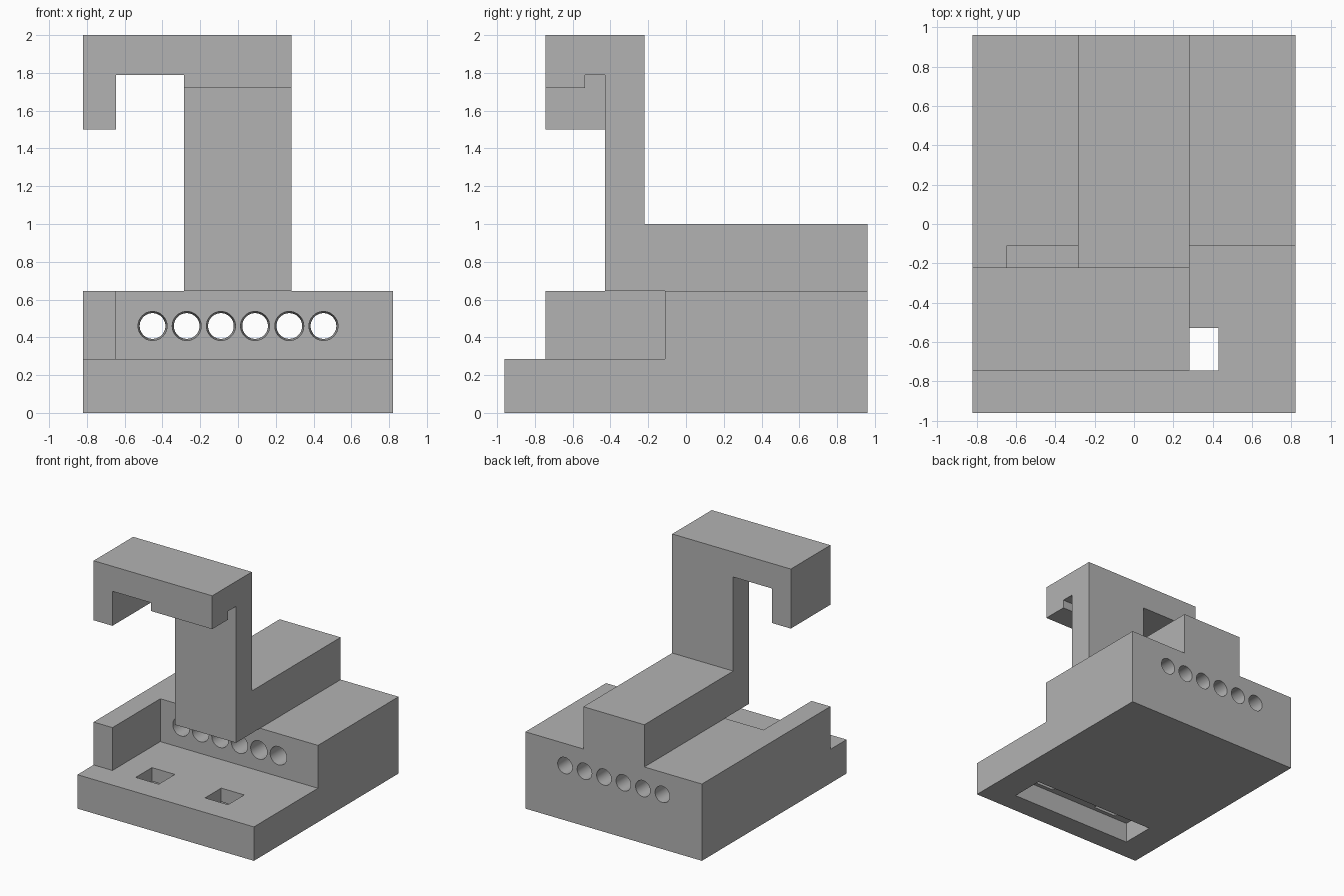
import bpy
import bmesh
import math
from mathutils import Matrix, Vector

cube = bpy.data.objects.get("Cube")
if cube:
    bpy.data.objects.remove(cube, do_unlink=True)

# One plain grey for the whole model
GREY = (0.45, 0.45, 0.45, 1.0)
grey = bpy.data.materials.new("plain grey")
grey.use_nodes = True
grey.diffuse_color = GREY
grey.node_tree.nodes["Principled BSDF"].inputs["Base Color"].default_value = GREY


def add_object(name, bm):
    bmesh.ops.recalc_face_normals(bm, faces=bm.faces)
    mesh = bpy.data.meshes.new(name)
    bm.to_mesh(mesh)
    bm.free()
    mesh.materials.append(grey)
    obj = bpy.data.objects.new(name, mesh)
    bpy.context.collection.objects.link(obj)
    return obj


def extrude_profile(name, outline, start, end, axis):
    """Extrude a (y, z) outline along x, or an (x, z) outline along y."""
    bm = bmesh.new()
    if axis == "x":
        verts = [bm.verts.new((start, a, b)) for a, b in outline]
        offset = Vector((end - start, 0, 0))
    else:
        verts = [bm.verts.new((a, start, b)) for a, b in outline]
        offset = Vector((0, end - start, 0))
    face = bm.faces.new(verts)
    extruded = bmesh.ops.extrude_face_region(bm, geom=[face], use_keep_orig=True)
    moved = [v for v in extruded["geom"] if isinstance(v, bmesh.types.BMVert)]
    bmesh.ops.translate(bm, verts=moved, vec=offset)
    return add_object(name, bm)


def box(name, x0, x1, y0, y1, z0, z1):
    return extrude_profile(name, [(y0, z0), (y1, z0), (y1, z1), (y0, z1)], x0, x1, "x")


def cut(target, cutter):
    cutter.hide_render = True
    mod = target.modifiers.new("cut", "BOOLEAN")
    mod.operation = "DIFFERENCE"
    mod.solver = "EXACT"
    mod.object = cutter
    bpy.ops.object.select_all(action="DESELECT")
    bpy.context.view_layer.objects.active = target
    target.select_set(True)
    bpy.ops.object.modifier_apply(modifier=mod.name)
    bpy.data.objects.remove(cutter, do_unlink=True)


HALF_W, HALF_D = 0.82, 0.96
SHELF, DECK, BAR_TOP, TOP = 0.285, 0.645, 1.0, 2.0
BLOCK_FRONT, HEAD_FRONT, HEAD_BACK = -0.11, -0.745, -0.22
POST_FRONT, POST_L, POST_R = -0.43, 0.282, -0.285

# Stepped base: thin front shelf and tall rear block
base = extrude_profile("base", [
    (-HALF_D, 0), (HALF_D, 0), (HALF_D, DECK), (BLOCK_FRONT, DECK),
    (BLOCK_FRONT, SHELF), (-HALF_D, SHELF)], -HALF_W, HALF_W, "x")

# Row of six slightly tapered holes through the rear block
for i in range(6):
    bm = bmesh.new()
    length = HALF_D - BLOCK_FRONT + 0.02
    place = (Matrix.Translation((-0.4525 + i * 0.181, (HALF_D + BLOCK_FRONT) / 2, 0.46))
             @ Matrix.Rotation(math.radians(90), 4, "X"))
    bmesh.ops.create_cone(bm, cap_ends=True, segments=40, radius1=0.068,
                          radius2=0.077, depth=length, matrix=place)
    cut(base, add_object("hole_cutter", bm))

# Wide slot in the underside, opening into two square holes in the shelf
cut(base, box("slot_cutter", -0.573, 0.573, -0.778, -0.495, -0.1, 0.17))
for side in (-1, 1):
    x = side * 0.322
    cut(base, box("square_cutter", x - 0.107, x + 0.107, -0.745, -0.53, 0.1, 0.4))

bpy.context.view_layer.objects.active = base
base.select_set(True)
bpy.ops.object.shade_smooth_by_angle(angle=math.radians(30))

# Short side wall standing on the shelf
box("side_wall", -HALF_W, -0.645, HEAD_FRONT, BLOCK_FRONT, SHELF, DECK)

# Rear bar, upright post and notched head in one profile
extrude_profile("bar_and_post", [
    (POST_FRONT, DECK), (HALF_D, DECK), (HALF_D, BAR_TOP), (HEAD_BACK, BAR_TOP),
    (HEAD_BACK, TOP), (HEAD_FRONT, TOP), (HEAD_FRONT, 1.72), (-0.535, 1.72),
    (-0.535, 1.79), (POST_FRONT, 1.79)], POST_R, POST_L, "x")

# Overhanging arm with a downturned hook
extrude_profile("hook_arm", [
    (POST_R, 1.79), (POST_R, TOP), (-HALF_W, TOP), (-HALF_W, 1.5),
    (-0.645, 1.5), (-0.645, 1.79)], HEAD_FRONT, HEAD_BACK, "y")
